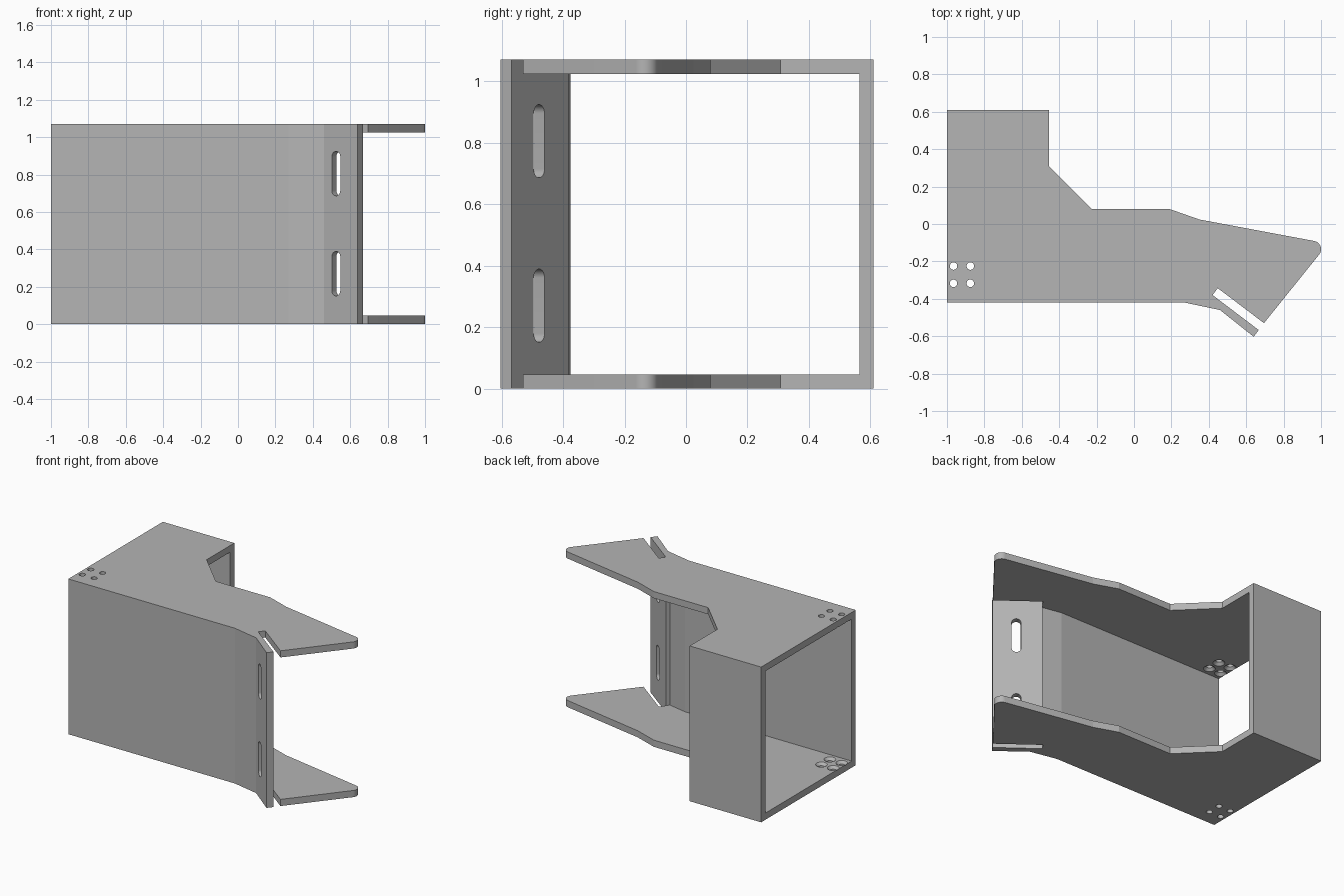
import bpy, bmesh, math
from mathutils import Matrix, Vector

cube = bpy.data.objects.get("Cube")
if cube:
    bpy.data.objects.remove(cube, do_unlink=True)

HEIGHT, THICK = 1.07, 0.046

grey = bpy.data.materials.new("plain_grey")
grey.use_nodes = True
grey.diffuse_color = (0.46, 0.46, 0.46, 1)
grey.node_tree.nodes["Principled BSDF"].inputs["Base Color"].default_value = grey.diffuse_color


def arc(cx, cy, r, start, end, steps=24):
    angles = [math.radians(start + (end - start) * i / steps) for i in range(steps + 1)]
    return [(cx + r * math.cos(a), cy + r * math.sin(a)) for a in angles]


def prism(name, outline, z0, z1):
    """Extrude a flat outline between two heights."""
    bm = bmesh.new()
    face = bm.faces.new([bm.verts.new((x, y, z0)) for x, y in outline])
    grown = bmesh.ops.extrude_face_region(bm, geom=[face])
    verts = [v for v in grown["geom"] if isinstance(v, bmesh.types.BMVert)]
    bmesh.ops.translate(bm, verts=verts, vec=(0, 0, z1 - z0))
    bmesh.ops.recalc_face_normals(bm, faces=bm.faces)
    mesh = bpy.data.meshes.new(name)
    bm.to_mesh(mesh)
    bm.free()
    mesh.materials.append(grey)
    obj = bpy.data.objects.new(name, mesh)
    bpy.context.collection.objects.link(obj)
    return obj


def activate(obj):
    bpy.ops.object.select_all(action="DESELECT")
    obj.select_set(True)
    bpy.context.view_layer.objects.active = obj


def cut(target, cutter):
    """Subtract the cutter for good, then discard it."""
    cutter.hide_render = True
    mod = target.modifiers.new("cut", "BOOLEAN")
    mod.operation, mod.solver, mod.object = "DIFFERENCE", "EXACT", cutter
    activate(target)
    bpy.ops.object.modifier_apply(modifier=mod.name)
    bpy.data.objects.remove(cutter, do_unlink=True)


def cone(r1, r2, z0, z1, x, y):
    bpy.ops.mesh.primitive_cone_add(vertices=48, radius1=r1, radius2=r2, depth=z1 - z0,
                                    location=(x, y, (z0 + z1) / 2))
    obj = bpy.context.object
    obj.data.materials.append(grey)
    return obj


# Bottom plate with rounded tip and the slit beside the flap
plate_outline = [(-1, 0.61), (-0.455, 0.61), (-0.455, 0.308), (-0.225, 0.08),
                 (0.19, 0.08), (0.35, 0.024)]
plate_outline += arc(0.955, -0.135, 0.045, 79, -38)
plate_outline += [(0.695, -0.53), (0.448, -0.343), (0.42, -0.38), (0.667, -0.567),
                  (0.64, -0.603), (0.46, -0.46), (0.27, -0.42), (-1, -0.42)]
bottom = prism("bottom_plate", plate_outline, 0, THICK)

# Four holes, countersunk from the inside
for x in (-0.965, -0.875):
    for y in (-0.225, -0.317):
        cut(bottom, cone(0.02, 0.02, -0.05, 0.1, x, y))
        cut(bottom, cone(0.02, 0.054, THICK - 0.017, THICK + 0.017, x, y))

# Top plate mirrors the bottom one
top = bottom.copy()
top.data = bottom.data.copy()
top.name = top.data.name = "top_plate"
bpy.context.collection.objects.link(top)
top.data.transform(Matrix.Translation((0, 0, HEIGHT)) @ Matrix.Diagonal((1, 1, -1, 1)))
top.data.flip_normals()

# Back wall and front wall with its angled flap
back = prism("back_wall", [(-1, 0.61 - THICK), (-0.455, 0.61 - THICK), (-0.455, 0.61),
                           (-1, 0.61)], THICK, HEIGHT - THICK)
front = prism("front_wall", [(-1, -0.42), (0.27, -0.42), (0.46, -0.46), (0.64, -0.603),
                             (0.667, -0.567), (0.42, -0.38), (0.405, -0.402),
                             (0.27, -0.375), (-1, -0.375)], THICK, HEIGHT - THICK)

# Two upright rounded slots through the flap
along = Vector((0.247, -0.187, 0)).normalized()
up = Vector((0, 0, 1))
normal = along.cross(up)
for z in (0.27, 0.805):
    outline = arc(0, 0.09, 0.029, 0, 180) + arc(0, -0.09, 0.029, 180, 360)
    cutter = prism("slot_cutter", outline, -0.08, 0.08)
    turn = Matrix((along, up, normal)).transposed().to_4x4()
    cutter.matrix_world = Matrix.Translation((0.537, -0.494, z)) @ turn
    cut(front, cutter)

# Smooth the round edges and keep every bend crisp
for obj in (bottom, top, back, front):
    activate(obj)
    bpy.ops.object.shade_smooth_by_angle(angle=math.radians(7.9))
